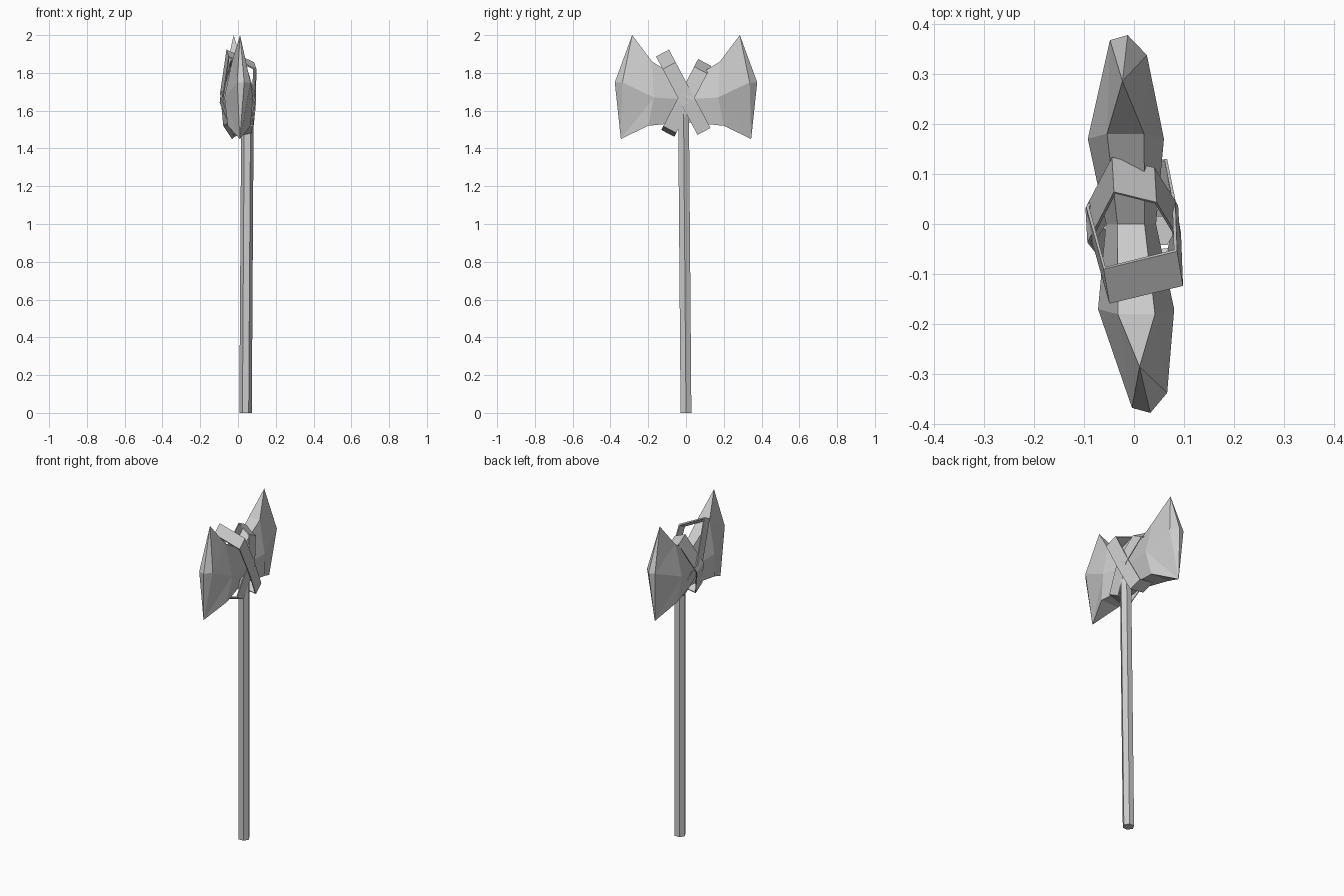
import bpy, math
from mathutils import Vector
import bmesh

if "Cube" in bpy.data.objects:
    bpy.data.objects.remove(bpy.data.objects["Cube"])


def make(name, verts, faces):
    me = bpy.data.meshes.new(name)
    me.from_pydata([tuple(v) for v in verts], [], faces)
    bm = bmesh.new()
    bm.from_mesh(me)
    bmesh.ops.recalc_face_normals(bm, faces=bm.faces)
    bm.to_mesh(me)
    bm.free()
    ob = bpy.data.objects.new(name, me)
    bpy.context.collection.objects.link(ob)
    return ob


def bridge(a, b, n):
    return [(a + i, a + (i + 1) % n, b + (i + 1) % n, b + i) for i in range(n)]


# Handle: slightly leaning hexagonal pole
verts = []
for cx, cy, z in ((0.04, 0.0, 0.0), (0.05, -0.013, 1.59)):
    for i in range(6):
        a = math.radians(60 * i)
        verts.append((cx + 0.033 * math.cos(a), cy + 0.033 * math.sin(a), z))
make("handle", verts, bridge(0, 6, 6) + [tuple(range(6)), tuple(range(6, 12))])


# Axe head: three six-sided rings, mirrored flaring blades with a bevelled edge
def ring(pts):
    left = [(-w, y, z) for w, y, z in pts]
    right = [(w, y, z) for w, y, z in reversed(pts)]
    return left + right


wide = [(0.037, 0.18, 1.86), (0.076, 0.17, 1.67), (0.06, 0.2, 1.52)]
core = [(0.027, 0, 1.75), (0.05, 0, 1.66), (0.03, 0, 1.54)]
edge = [(0.0, 0.285, 2.0), (-0.02, 0.367, 1.75), (0.016, 0.377, 1.75),
        (0.052, 0.337, 1.75), (-0.005, 0.345, 1.45)]
verts, faces = ring(core), []
for s in (1, -1):
    r = len(verts)
    verts += [(x, s * y, z) for x, y, z in ring(wide)]
    e = len(verts)
    verts += [(x, s * y, z) for x, y, z in edge]
    tip, inner, mid, outer, low = range(e, e + 5)
    faces += bridge(0, r, 6)
    faces += [(r, r + 1, inner), (r, inner, tip), (r + 1, r + 2, low),
              (r + 1, low, inner), (r + 2, r + 3, low), (r + 3, r + 4, low),
              (r + 4, outer, low), (r + 4, r + 5, outer), (r + 5, tip, outer),
              (r + 5, r, tip), (tip, inner, mid), (tip, mid, outer),
              (low, mid, inner), (low, outer, mid)]
verts = [(x - 0.006 - 0.06 * y, y, z) for x, y, z in verts]
make("axe_head", verts, faces)


# Crossed straps: thin six-cornered hoops leaning opposite ways
def strap(name, loop, slope, z0, yaw):
    c = Vector((0, 0, z0))
    along = Vector((0, slope, 1))
    across = Vector((0, 1, -slope)).normalized()
    across.x = yaw
    verts = []
    for side in (-0.039, 0.039):
        for k in (1.0, 0.93):
            for x, z in loop:
                verts.append(c + Vector((x * k, 0, 0)) + along * ((z - z0) * (k + 1) / 2)
                             + across * side)
    faces = bridge(0, 6, 6) + bridge(12, 18, 6) + bridge(0, 12, 6) + bridge(6, 18, 6)
    make(name, verts, faces)


strap("strap_long", [(-0.055, 1.905), (0.092, 1.838), (0.088, 1.64),
                     (0.072, 1.49), (-0.03, 1.51), (-0.09, 1.67)], -0.53, 1.67, -0.15)
strap("strap_short", [(-0.042, 1.855), (0.043, 1.815), (0.09, 1.67),
                      (0.075, 1.5), (-0.02, 1.48), (-0.095, 1.66)], 0.52, 1.665, -0.05)
